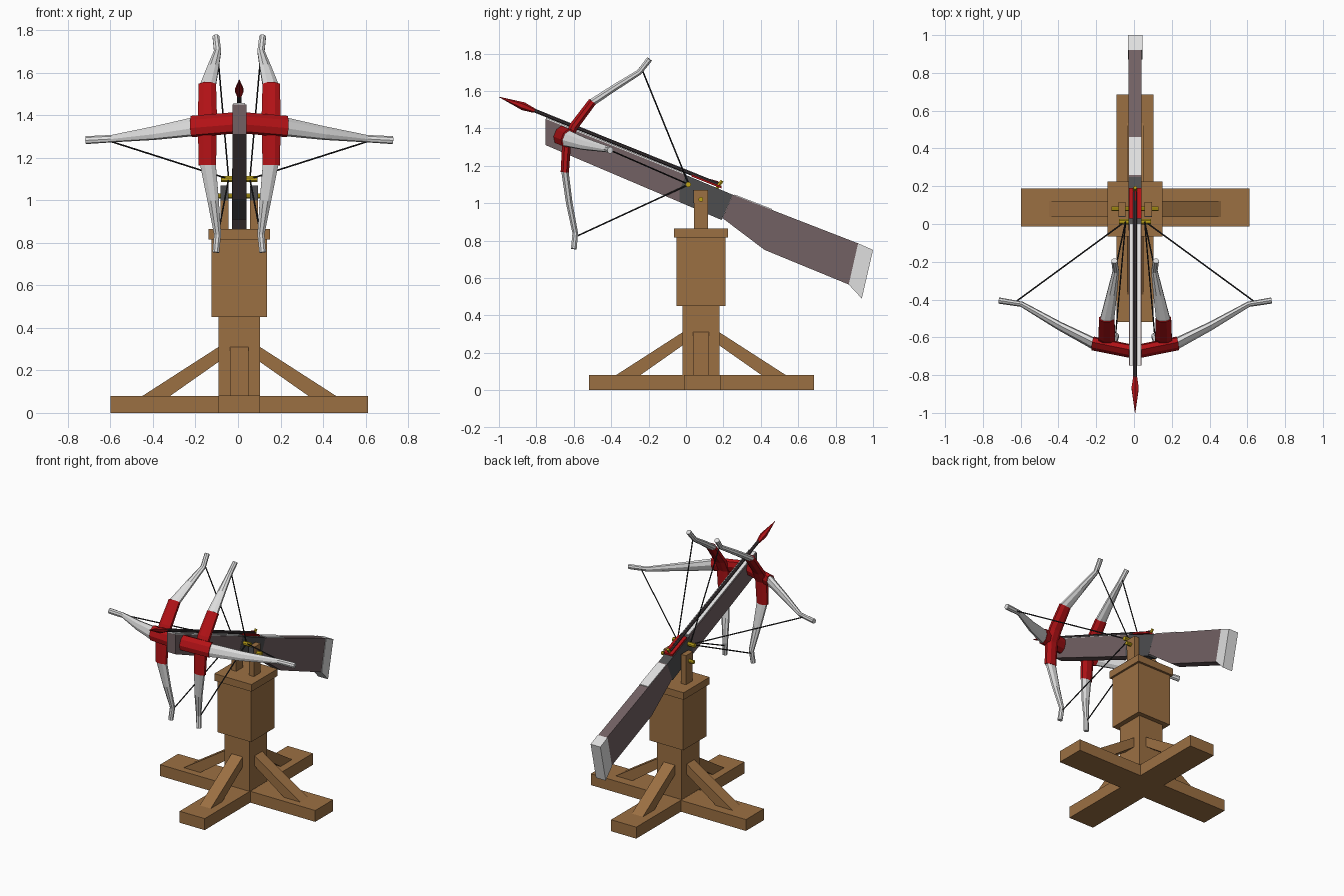
import bpy, bmesh
from math import pi, cos, sin
from mathutils import Vector, Matrix

if "Cube" in bpy.data.objects:
    bpy.data.objects.remove(bpy.data.objects["Cube"])

CX, CY = 0.006, 0.08          # centre line and pivot of the stand
UP = Vector((0, 0.371, 0.928))  # direction square to the tilted stock


def material(name, r, g, b):
    m = bpy.data.materials.new(name)
    m.use_nodes = True
    m.diffuse_color = (r, g, b, 1)
    m.node_tree.nodes["Principled BSDF"].inputs["Base Color"].default_value = (r, g, b, 1)
    return m


WOOD = material("wood", 0.33, 0.16, 0.055)
STOCK = material("stock_brown", 0.17, 0.12, 0.125)
IRON = material("dark_iron", 0.075, 0.075, 0.078)
PALE = material("pale_metal", 0.74, 0.74, 0.74)
RED = material("red", 0.45, 0.006, 0.008)
GOLD = material("gold", 0.52, 0.37, 0.01)
STRING = material("string_black", 0.02, 0.02, 0.022)
SHAFT = material("shaft_dark", 0.045, 0.035, 0.038)


def finish(name, bm, mat):
    bmesh.ops.recalc_face_normals(bm, faces=bm.faces)
    me = bpy.data.meshes.new(name)
    bm.to_mesh(me)
    bm.free()
    me.materials.append(mat)
    ob = bpy.data.objects.new(name, me)
    bpy.context.collection.objects.link(ob)
    return ob


def box(name, centre, size, mat):
    bm = bmesh.new()
    bmesh.ops.create_cube(bm, size=1)
    bmesh.ops.scale(bm, vec=size, verts=bm.verts)
    bmesh.ops.translate(bm, vec=centre, verts=bm.verts)
    return finish(name, bm, mat)


def prism(name, profile, half, mat, x=CX):
    """Side profile of (y, z) points given thickness along x."""
    bm = bmesh.new()
    ends = [[bm.verts.new((x + s * half, y, z)) for y, z in profile] for s in (-1, 1)]
    for ring in ends:
        bm.faces.new(ring)
    for i in range(len(profile)):
        j = (i + 1) % len(profile)
        bm.faces.new((ends[0][i], ends[0][j], ends[1][j], ends[1][i]))
    return finish(name, bm, mat)


def sweep(name, points, radii, normal, mat, sides=8):
    """Tapered bar along points; radii are (along normal, across it)."""
    bm = bmesh.new()
    pts = [Vector(p) for p in points]
    rings = []
    for i, p in enumerate(pts):
        t = (pts[min(i + 1, len(pts) - 1)] - pts[max(i - 1, 0)]).normalized()
        across = t.cross(Vector(normal)).normalized()
        n = across.cross(t)
        a, b = radii[i]
        angles = [(k + 0.5) * 2 * pi / sides for k in range(sides)]
        rings.append([bm.verts.new(p + n * a * cos(w) + across * b * sin(w)) for w in angles])
    for r, q in zip(rings, rings[1:]):
        for k in range(sides):
            j = (k + 1) % sides
            bm.faces.new((r[k], r[j], q[j], q[k]))
    bm.faces.new(rings[0])
    bm.faces.new(rings[-1])
    return finish(name, bm, mat)


def rod(name, a, b, r, mat, sides=6):
    n = (0, 0, 1) if abs(a[2] - b[2]) < 0.2 else (1, 0, 0)
    return sweep(name, [a, b], [(r, r)] * 2, n, mat, sides)


# Stand: crossed feet, post, block and cap
box("foot_across", (CX, CY + 0.008, 0.04), (1.21, 0.2, 0.08), WOOD)
box("foot_along", (CX, CY + 0.003, 0.0405), (0.196, 1.205, 0.081), WOOD)
box("post", (CX, CY, 0.25), (0.194, 0.196, 0.42), WOOD)
box("block", (CX, CY, 0.635), (0.262, 0.26, 0.37), WOOD)
box("cap", (CX, CY, 0.84), (0.29, 0.29, 0.05), WOOD)
for k in range(4):
    brace = prism("brace", [(0.09, 0.315), (0.455, 0.08), (0.325, 0.08), (0.09, 0.245)],
                  0.043, WOOD, x=0)
    brace.data.transform(Matrix.Translation((CX, CY, 0)) @ Matrix.Rotation(k * pi / 2, 4, "Z"))

# Cradle cheeks and pins
for s in (-1, 1):
    box("cheek", (CX + s * 0.069, CY, 0.965), (0.038, 0.075, 0.21), WOOD)
    box("cheek_plate", (CX + s * 0.069, 0.04, 1.035), (0.038, 0.006, 0.07), IRON)
rod("pivot_pin", (CX - 0.125, CY, 1.02), (CX + 0.125, CY, 1.02), 0.013, GOLD, 8)
rod("string_pin", (CX - 0.085, 0.012, 1.1), (CX + 0.085, 0.012, 1.1), 0.015, GOLD, 8)

# Stock in four sections
prism("fore_stock", [(-0.75, 1.45), (0, 1.15), (-0.035, 1.07), (-0.035, 1.006), (-0.75, 1.31)],
      0.033, STOCK)
prism("lock_section", [(0, 1.15), (0.25, 1.045), (0.19, 0.91), (-0.035, 1.006), (-0.035, 1.07)],
      0.034, IRON)
prism("rear_stock", [(0.25, 1.045), (0.92, 0.785), (0.87, 0.565), (0.42, 0.75), (0.195, 0.92)],
      0.034, STOCK)
prism("butt", [(0.92, 0.785), (1.0, 0.75), (0.94, 0.49), (0.87, 0.565)], 0.038, PALE)

# Pale strips lying on top of the stock
prism("rail", [(-0.75, 1.449), (-0.748, 1.457), (0, 1.157), (0, 1.149)], 0.028, PALE)
prism("comb_plate", [(0.26, 1.04), (0.26, 1.046), (0.46, 0.969), (0.46, 0.962)], 0.033, PALE)

# Bolt with head, fins and catch
rod("bolt_shaft", (CX, -0.84, 1.507), (CX, 0.17, 1.101), 0.011, SHAFT, 8)
sweep("bolt_head", [(CX, -1.0, 1.568), (CX, -0.87, 1.518), (CX, -0.81, 1.494)],
      [(0.001, 0.001), (0.022, 0.022), (0.012, 0.012)], (1, 0, 0), RED, 6)
prism("fin_flat", [(0.03, 1.142), (0.03, 1.154), (0.19, 1.09), (0.19, 1.078)], 0.033, RED)
prism("fin_upright", [(0.05, 1.15), (0.17, 1.118), (0.19, 1.095), (0.05, 1.145)], 0.004, RED)
rod("catch", (CX, 0.165, 1.08), (CX, 0.193, 1.12), 0.01, GOLD)

# Cross bow: red grip, then a pale limb and string on each side
grip_size = (0.053, 0.034)
limb_sizes = [(0.047, 0.028), (0.034, 0.021), (0.018, 0.014), (0.019, 0.016)]
sweep("cross_grip", [(CX - 0.225, -0.632, 1.347), (CX, -0.678, 1.366), (CX + 0.225, -0.632, 1.347)],
      [grip_size] * 3, UP, RED)
for s in (-1, 1):
    sweep("cross_limb", [(CX + s * x, y, z) for x, y, z in (
        (0.215, -0.635, 1.346), (0.4, -0.54, 1.316), (0.6, -0.425, 1.29), (0.722, -0.405, 1.283))],
        limb_sizes, UP, PALE)
    rod("cross_string", (CX + s * 0.63, -0.41, 1.285), (CX + s * 0.05, 0.015, 1.1), 0.004, STRING)

    # Upright bow on this side
    x = CX + s * 0.15
    sweep("upright_grip", [(x, -0.5, 1.543), (x, -0.6, 1.41), (x, -0.638, 1.33), (x, -0.648, 1.165)],
          [(0.044, 0.024), (0.048, 0.026), (0.048, 0.026), (0.044, 0.024)], (1, 0, 0), RED)
    upper = [(0.148, -0.505, 1.537), (0.123, -0.37, 1.625), (0.102, -0.25, 1.7), (0.11, -0.195, 1.77)]
    lower = [(0.148, -0.648, 1.175), (0.123, -0.624, 1.0), (0.102, -0.592, 0.84), (0.11, -0.6, 0.755)]
    sizes = [(0.04, 0.021), (0.029, 0.019), (0.018, 0.016), (0.017, 0.017)]
    for part, path in (("upper", upper), ("lower", lower)):
        pts = [(CX + s * px, y, z) for px, y, z in path]
        sweep(part + "_limb", pts, sizes, (1, 0, 0), PALE)
        nock = Vector(pts[2]).lerp(Vector(pts[3]), 0.25)
        rod(part + "_string", nock, Vector((CX + s * 0.05, 0.015, 1.1)), 0.004, STRING)
